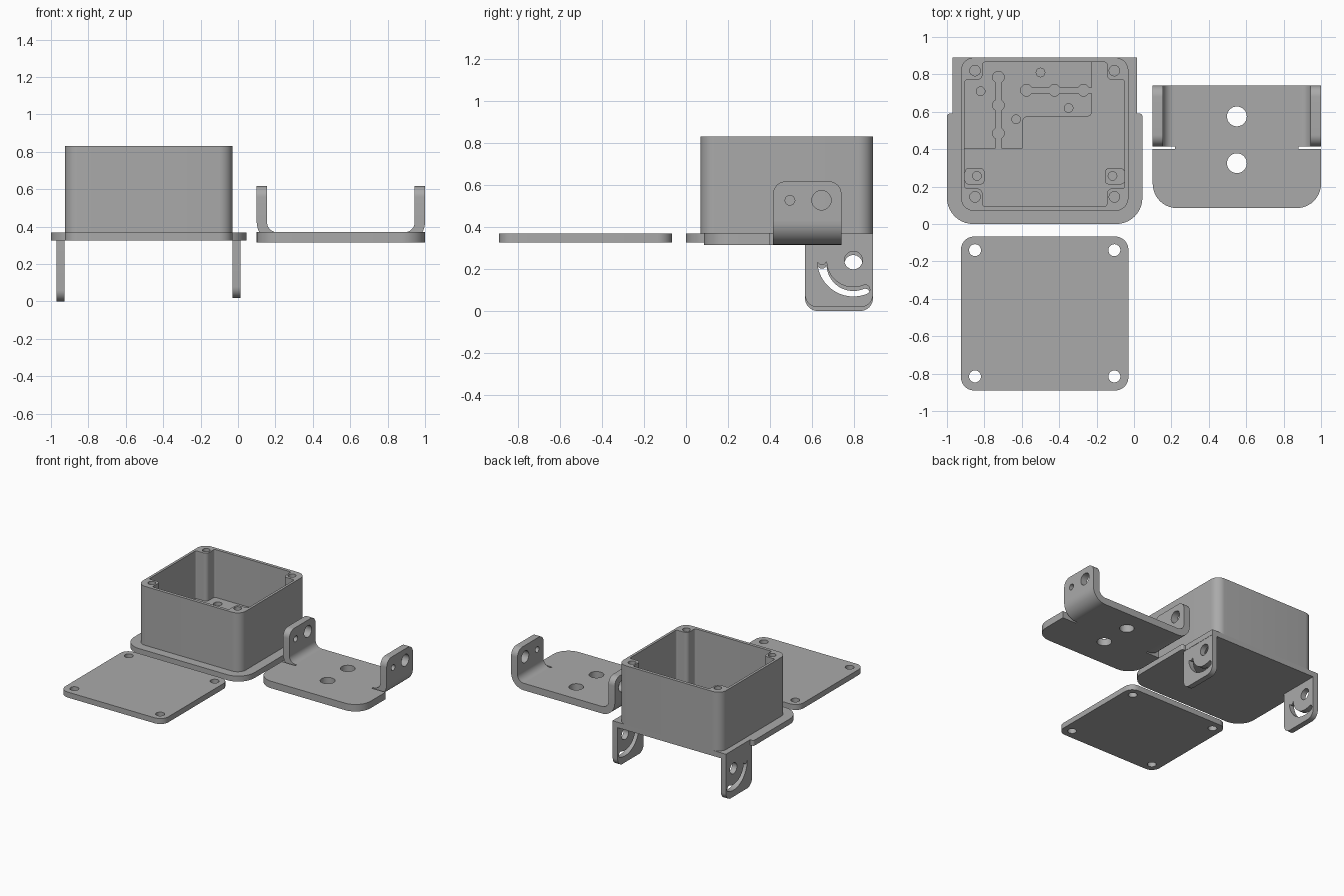
import bpy, bmesh
from math import sin, cos, pi, radians, asin
from mathutils import Matrix, Vector

cube = bpy.data.objects.get("Cube")
if cube:
    bpy.data.objects.remove(cube, do_unlink=True)

grey = bpy.data.materials.new("plain grey")
grey.use_nodes = True
grey.diffuse_color = (0.4, 0.4, 0.4, 1)
grey.node_tree.nodes["Principled BSDF"].inputs["Base Color"].default_value = grey.diffuse_color
parts = []

# Axis maps: profile (u, v) and depth w to world directions
FLAT = Matrix.Identity(4)
SIDE = Matrix(((0, 0, 1, 0), (1, 0, 0, 0), (0, 1, 0, 0), (0, 0, 0, 1)))
FRONT = Matrix(((1, 0, 0, 0), (0, 0, 1, 0), (0, 1, 0, 0), (0, 0, 0, 1)))


def arc(cx, cy, r, a0, a1, n=12):
    return [(cx + r * cos(a0 + (a1 - a0) * i / n), cy + r * sin(a0 + (a1 - a0) * i / n))
            for i in range(n + 1)]


def circle(cx, cy, r):
    return arc(cx, cy, r, 0, 2 * pi, 32)[:-1]


def rounded(points):
    """Right-angled outline; each point is (x, y) or (x, y, corner radius)."""
    out = []
    for i, p in enumerate(points):
        c = Vector(p[:2])
        if len(p) < 3:
            out.append(tuple(c))
            continue
        d1 = (Vector(points[i - 1][:2]) - c).normalized() * p[2]
        d2 = (Vector(points[(i + 1) % len(points)][:2]) - c).normalized() * p[2]
        for k in range(11):
            t = k / 10 * pi / 2
            out.append(tuple(c + d1 * (1 - sin(t)) + d2 * (1 - cos(t))))
    return out


def rect(x0, x1, y0, y1, r):
    return rounded([(x0, y0, r), (x1, y0, r), (x1, y1, r), (x0, y1, r)])


def extrude(name, outlines, w0, w1, axes=FLAT):
    """Fill the outlines (inner ones become holes) and extrude them."""
    curve = bpy.data.curves.new(name, "CURVE")
    curve.dimensions = "2D"
    curve.fill_mode = "BOTH"
    curve.extrude = (w1 - w0) / 2
    for line in outlines:
        s = curve.splines.new("POLY")
        s.points.add(len(line) - 1)
        for pt, (u, v) in zip(s.points, line):
            pt.co = (u, v, 0, 1)
        s.use_cyclic_u = True
    temp = bpy.data.objects.new("temp", curve)
    mesh = bpy.data.meshes.new_from_object(temp)
    bpy.data.objects.remove(temp)
    bpy.data.curves.remove(curve)
    mesh.transform(axes @ Matrix.Translation((0, 0, (w0 + w1) / 2)))
    bm = bmesh.new()
    bm.from_mesh(mesh)
    bmesh.ops.remove_doubles(bm, verts=bm.verts, dist=0.0001)
    bmesh.ops.recalc_face_normals(bm, faces=bm.faces)
    bm.to_mesh(mesh)
    bm.free()
    mesh.name = name
    mesh.materials.clear()
    mesh.materials.append(grey)
    ob = bpy.data.objects.new(name, mesh)
    bpy.context.collection.objects.link(ob)
    parts.append(ob)


# Base plate, narrower at the back
BOTTOM, TOP = 0.325, 0.368
extrude("base_plate", [rounded([
    (-1, 0, 0.14), (0.045, 0, 0.14), (0.045, 0.59, 0.015), (0.015, 0.59), (0.015, 0.89),
    (-0.97, 0.89), (-0.97, 0.59), (-1, 0.59, 0.015)])], BOTTOM, TOP)

# Box walls with corner screw bosses
X0, X1, Y0, Y1, B = -0.905, -0.05, 0.095, 0.865, 0.095
R, F = 0.03, 0.012
cavity = rounded([
    (X0, Y0 + B, F), (X0 + B, Y0 + B, R), (X0 + B, Y0, F),
    (X1 - B, Y0, F), (X1 - B, Y0 + B, R), (X1, Y0 + B, F),
    (X1, Y1 - B, F), (X1 - B, Y1 - B, R), (X1 - B, Y1, F),
    (X0 + B, Y1, F), (X0 + B, Y1 - B, R), (X0, Y1 - B, F)])
screws = [circle(x, y, 0.028) for x in (-0.85, -0.105) for y in (0.145, 0.82)]
extrude("box_walls", [rect(-0.925, -0.03, 0.07, 0.89, 0.07), cavity] + screws, TOP, 0.83)


def channel(mouth, direction, bulges, h=0.016, r=0.031):
    """Open-ended groove with round widenings, listed from its mouth and back."""
    a = asin(h / r)
    side = [(0, h)]
    for c in bulges[:-1]:
        side += arc(c, 0, r, pi - a, a)
    end = arc(bulges[-1], 0, r, pi - a, a - pi, 24)
    local = side + end + [(t, -s) for t, s in reversed(side)]
    (mx, my), (dx, dy) = mouth, direction
    return [(mx + t * dx - s * dy, my + t * dy + s * dx) for t, s in local]


# Raised block inside the box, with wire channels and screw holes
step = rounded([(-0.595, 0.405), (-0.595, 0.575, 0.03), (-0.225, 0.575, 0.025), (-0.225, 0.7)])
block = ([(X0, 0.405)] + channel((-0.725, 0.405), (0, 1), (0.08, 0.23, 0.38))
         + step[:-1] + channel((-0.225, 0.715), (-1, 0), (0.045, 0.2, 0.35))
         + [(-0.225, Y1), (X0, Y1)])
block_holes = [circle(x, y, 0.023) for x, y in
               ((-0.82, 0.71), (-0.5, 0.81), (-0.35, 0.62), (-0.63, 0.56))]
extrude("mounting_block", [block] + block_holes, TOP, 0.455)

# Small lugs on the side walls
for name, a, b, c in (("right_lug", X0, -0.8, -0.84), ("left_lug", -0.155, X1, -0.115)):
    extrude(name, [rect(a, b, 0.212, 0.298, 0.02), circle(c, 0.257, 0.023)], TOP, 0.455)

# Hinge legs with a pivot hole and a curved slot
for name, x, z in (("right_leg", -0.97, 0), ("left_leg", -0.03, 0.018)):
    cy, cz, a0, a1, w = 0.797, z + 0.223, radians(180), radians(292), 0.022
    slot = arc(cy, cz, 0.15 + w, a0, a1, 24)
    slot += arc(cy + 0.15 * cos(a1), cz + 0.15 * sin(a1), w, a1, a1 + pi)[1:-1]
    slot += arc(cy, cz, 0.15 - w, a1, a0, 24)
    slot += arc(cy + 0.15 * cos(a0), cz + 0.15 * sin(a0), w, a0 + pi, a0)[-2:0:-1][::-1]
    outline = rounded([(0.567, z, 0.06), (0.89, z, 0.06), (0.89, BOTTOM), (0.567, BOTTOM)])
    extrude(name, [outline, slot, circle(cy, cz, 0.043)], x, x + 0.043, SIDE)

# Lid
lid_holes = [circle(x, y, 0.032) for x in (-0.85, -0.105) for y in (-0.14, -0.815)]
extrude("lid", [rect(-0.925, -0.03, -0.89, -0.067, 0.07)] + lid_holes, BOTTOM, TOP)

# Bracket plate
P0, P1, FRONT_Y, BACK_Y = 0.315, 0.37, 0.415, 0.74
extrude("bracket_plate", [rounded([
    (0.1, 0.085, 0.13), (1, 0.085, 0.13), (1, 0.4), (0.88, 0.4), (0.88, BACK_Y),
    (0.22, BACK_Y), (0.22, 0.4), (0.1, 0.4)]),
    circle(0.55, 0.575, 0.053), circle(0.55, 0.325, 0.053)], P0, P1)

# Bracket bends and upright arms, mirrored about the plate's middle
T, BEND = P1 - P0, 0.11
for side, m in (("right", 1), ("left", -1)):
    cx, cz = 0.1 + BEND, P0 + BEND
    profile = (arc(cx, cz, BEND, pi, 1.5 * pi, 16) + [(0.22, P0), (0.22, P1)]
               + arc(cx, cz, BEND - T, 1.5 * pi, pi, 16))
    profile = [(0.55 + m * (u - 0.55), v) for u, v in profile]
    extrude(side + "_bracket_bend", [profile], FRONT_Y, BACK_Y, FRONT)
    arm = rounded([(FRONT_Y, cz), (BACK_Y, cz), (BACK_Y, 0.617, 0.06), (FRONT_Y, 0.617, 0.06)])
    x = 0.1 if m > 0 else 1 - T
    extrude(side + "_bracket_arm", [arm, circle(0.645, 0.527, 0.046),
                                    circle(0.495, 0.527, 0.023)], x, x + T, SIDE)

# Smooth curved walls, keep edges sharp
bpy.ops.object.select_all(action="DESELECT")
for ob in parts:
    ob.select_set(True)
bpy.context.view_layer.objects.active = parts[0]
bpy.ops.object.shade_smooth_by_angle(angle=radians(30))
